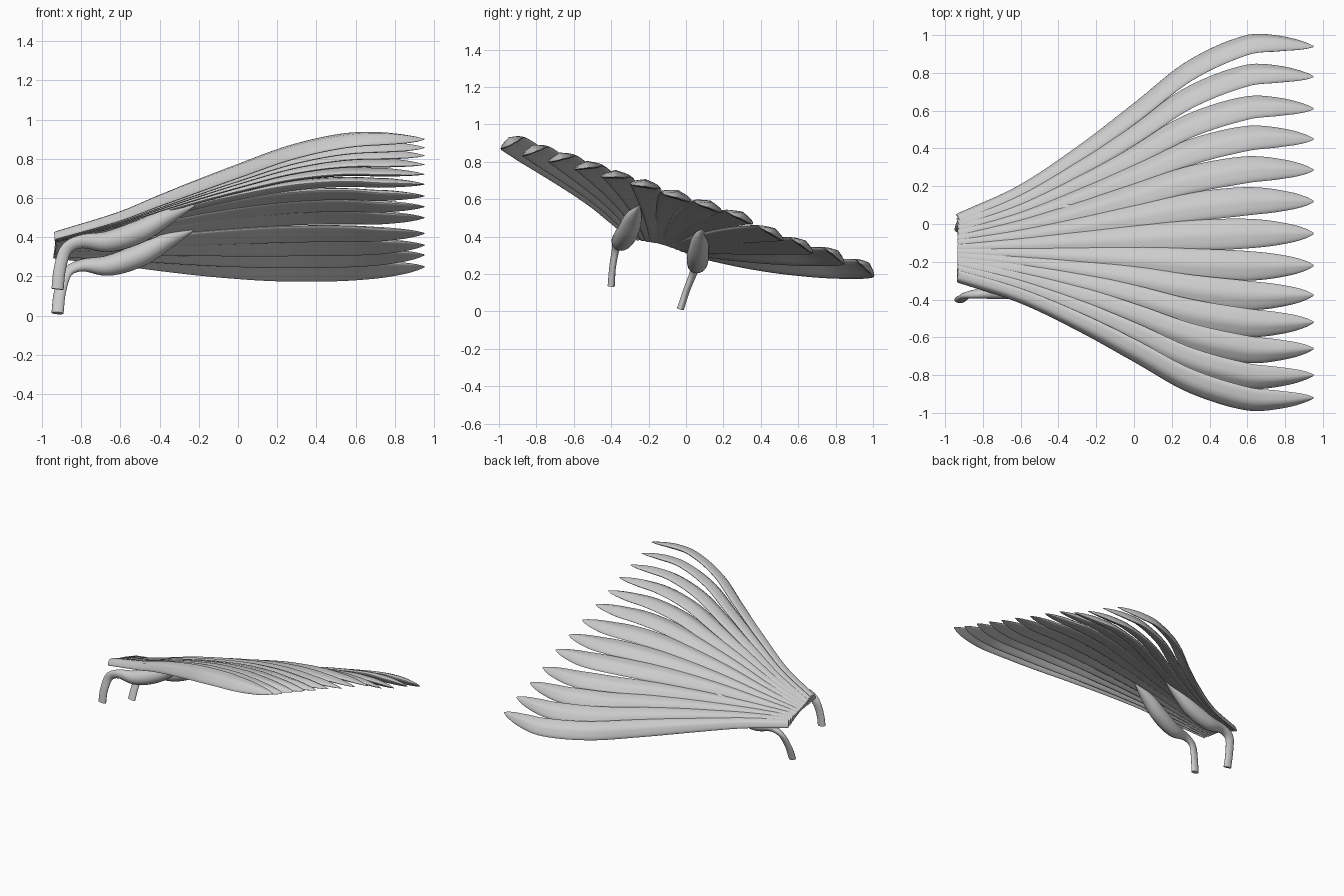
import bpy, math
from mathutils import Vector

if "Cube" in bpy.data.objects:
    bpy.data.objects.remove(bpy.data.objects["Cube"])

SIDES = 20


def smooth_path(keys, t):
    """Catmull-Rom through tuples (param, a, b, ...), returns values at t."""
    n = len(keys)
    i = 0
    while i < n - 2 and t > keys[i + 1][0]:
        i += 1
    p1, p2 = keys[i], keys[i + 1]
    p0, p3 = keys[max(i - 1, 0)], keys[min(i + 2, n - 1)]
    h = p2[0] - p1[0]
    u = (t - p1[0]) / h
    out = []
    for k in range(1, len(p1)):
        m1 = (p2[k] - p0[k]) / (p2[0] - p0[0]) * h
        m2 = (p3[k] - p1[k]) / (p3[0] - p1[0]) * h
        out.append((2*u**3 - 3*u*u + 1) * p1[k] + (u**3 - 2*u*u + u) * m1
                   + (3*u*u - 2*u**3) * p2[k] + (u**3 - u*u) * m2)
    return out


def sweep(name, point, size, roll, steps, arch, rib):
    """Leaf-shaped section swept along a path; size(t) gives half width and half thickness."""
    verts, faces = [], []
    for j in range(steps + 1):
        t = j / steps
        p = point(t)
        tan = (point(min(t + 0.01, 1)) - point(max(t - 0.01, 0))).normalized()
        w = Vector((0, math.cos(roll), math.sin(roll)))
        w = (w - tan * w.dot(tan)).normalized()
        nrm = tan.cross(w)
        hw, ht = size(t)
        for k in range(SIDES):
            a = 2 * math.pi * k / SIDES
            u, v = math.cos(a), math.sin(a)
            lift = arch * (0.5 - u * u) + (rib * math.exp(-(u / 0.25) ** 2) if v > 0 else 0)
            verts.append(p + w * u * hw + nrm * (v + lift) * ht)
    for j in range(steps):
        for k in range(SIDES):
            a, b = j * SIDES + k, j * SIDES + (k + 1) % SIDES
            faces.append((a, b, b + SIDES, a + SIDES))
    faces.append(tuple(reversed(range(SIDES))))
    faces.append(tuple(range(steps * SIDES, (steps + 1) * SIDES)))
    me = bpy.data.meshes.new(name)
    me.from_pydata(verts, [], faces)
    ob = bpy.data.objects.new(name, me)
    bpy.context.collection.objects.link(ob)
    bpy.context.view_layer.objects.active = ob
    ob.select_set(True)
    bpy.ops.object.shade_smooth_by_angle(angle=math.radians(50))
    ob.select_set(False)


# fan of feathers, from the back (low) to the front (high)
TIP_Y = [.94, .78, .61, .45, .286, .12, -.05, -.22, -.376, -.52, -.66, -.80, -.92]
TIP_Z = [.25, .31, .36, .42, .50, .556, .61, .67, .72, .77, .816, .857, .90]
SPREAD = [(0, 0), (.175, .16), (.35, .39), (.5, .62), (.65, .86), (.81, 1.01), (.9, 1.02), (1, 1)]
RISE = [(0, 0), (.175, .2), (.28, .36), (.5, .68), (.65, .88), (.81, 1.0), (1, 1)]
WIDTH = [(0, .5), (.2, .62), (.5, .92), (.75, 1), (.86, .88), (.94, .58), (.98, .3), (1, .06)]

for i, (ty, tz) in enumerate(zip(TIP_Y, TIP_Z)):
    f = i / 12
    mid = 1 - abs(2 * f - 1)
    by, bz = .03 - .31 * f, .32 + .09 * f

    def point(t, by=by, bz=bz, ty=ty, tz=tz, f=f, mid=mid):
        bulge = .045 * mid * math.sin(math.pi * min(1, t * 1.15)) - .03 * max(0, 1 - 3 * f) * math.sin(math.pi * t)
        return Vector((-.93 + 1.88 * t,
                       by + (ty - by) * smooth_path(SPREAD, t)[0],
                       bz + (tz - bz) * smooth_path(RISE, t)[0] + bulge))

    def size(t, mid=mid):
        w = smooth_path(WIDTH, t)[0]
        return (.073 + .012 * mid) * w, .018 * min(1, 1.3 * w)

    roll = -16 + (2 * f - 1) * (44 if f > .5 else 27)
    sweep(f"feather_{i + 1}", point, size, math.radians(roll), 56, .6, .35)

# two legs: foot, bent ankle, leaf-shaped thigh (param, x, z, half width, half thickness)
LEG = [(0, -.92, .135, .019, .031), (.14, -.908, .24, .018, .031), (.24, -.875, .34, .02, .032),
       (.33, -.80, .378, .028, .035), (.5, -.66, .378, .052, .054), (.68, -.5, .43, .058, .058),
       (.84, -.36, .505, .045, .042), (1, -.22, .563, .004, .004)]
SIDE = {"front_leg": ((-.40, -.392, -.375, -.367, -.345, -.31, -.28, -.25), 0, 20),
        "back_leg": ((-.03, .005, .045, .055, .06, .065, .075, .09), -.122, -58)}
for name, (ys, dz, roll) in SIDE.items():
    keys = [k + (y,) for k, y in zip(LEG, ys)]

    def point(t, keys=keys, dz=dz):
        x, z, _, _, y = smooth_path(keys, t)
        return Vector((x, y, z + dz))

    def size(t):
        v = smooth_path(LEG, t)
        return v[2], v[3]

    sweep(name, point, size, math.radians(roll), 40, 0, 0)
